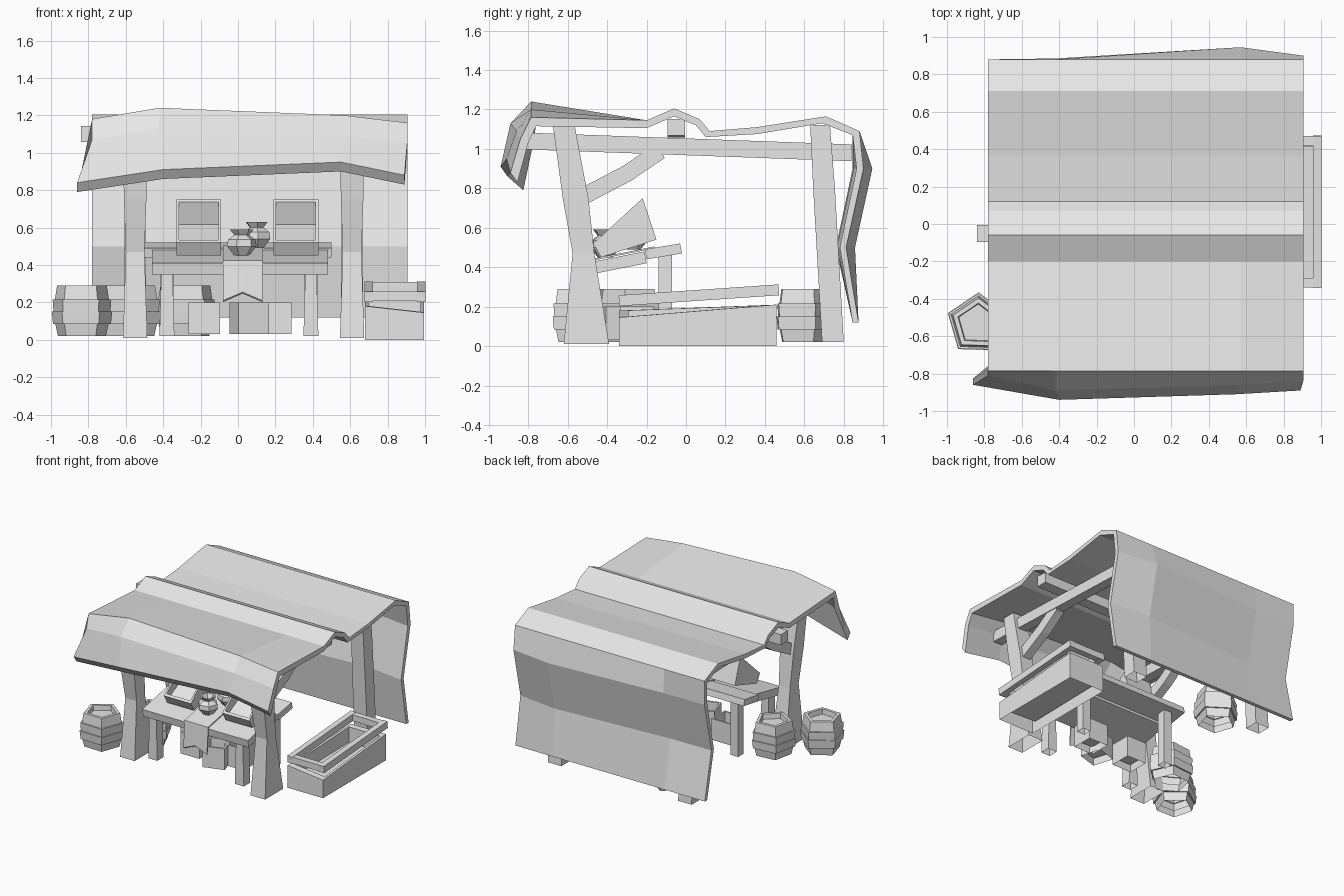
import bpy
import bmesh
import math
from mathutils import Vector

default_cube = bpy.data.objects.get("Cube")
if default_cube:
    bpy.data.objects.remove(default_cube, do_unlink=True)

grey = bpy.data.materials.new("plain light grey")
grey.use_nodes = True
grey.diffuse_color = (.8, .8, .8, 1)
grey.node_tree.nodes["Principled BSDF"].inputs["Base Color"].default_value = grey.diffuse_color


def loft(name, sections, base_cap=True):
    """Join equal rings of points into one flat-shaded part."""
    bm = bmesh.new()
    rings = [[bm.verts.new(point) for point in section] for section in sections]
    for lower, upper in zip(rings, rings[1:]):
        for i in range(len(lower)):
            j = (i + 1) % len(lower)
            bm.faces.new((lower[i], lower[j], upper[j], upper[i]))
    base = bm.faces.new(rings[0][::-1])
    bm.faces.new(rings[-1])
    bmesh.ops.recalc_face_normals(bm, faces=bm.faces)
    if not base_cap:
        bmesh.ops.delete(bm, geom=[base], context="FACES_ONLY")
    mesh = bpy.data.meshes.new(name)
    bm.to_mesh(mesh)
    bm.free()
    mesh.materials.append(grey)
    part = bpy.data.objects.new(name, mesh)
    bpy.context.collection.objects.link(part)
    return part


def rect(x, y, z, width, depth, slope=0):
    """Rectangle ring whose height may rise towards the back."""
    corners = ((-1, -1), (1, -1), (1, 1), (-1, 1))
    return [Vector((x + sx * width / 2, y + sy * depth / 2, z + sy * slope / 2))
            for sx, sy in corners]


def bar(name, path, width, height):
    """Square timber following a path of points."""
    points = [Vector(point) for point in path]
    direction = (points[-1] - points[0]).normalized()
    side = direction.cross(Vector((0, 0, 1))).normalized() * width / 2
    up = side.cross(direction).normalized() * height / 2
    return loft(name, [[p - side - up, p + side - up, p + side + up, p - side + up]
                       for p in points])


def extrude_x(name, profile, left, right):
    return loft(name, [[(x, y, z) for y, z in profile] for x in (left, right)])


def shrink(ring, amount):
    centre = sum(ring, Vector()) / len(ring)
    return [centre + (p - centre) * amount for p in ring]


def tray(name, base, rim, wall, floor, base_cap):
    """Open box between a base ring and a rim ring."""
    inside = [b.lerp(r, floor) for b, r in zip(base, rim)]
    return loft(name, [base, rim, shrink(rim, wall), shrink(inside, wall)], base_cap)


def lathe(name, centre, profile, sides, turn, base_cap):
    x, y, z = centre
    angles = [math.radians(turn) + math.tau * i / sides for i in range(sides)]
    return loft(name, [[(x + r * math.cos(a), y + r * math.sin(a), z + h) for a in angles]
                       for r, h in profile], base_cap)


# Cloth canopy: front valance, ridge, sag and hanging back wall
def canopy_section(x, hem_x, hem_y, hem_z, peak, bulge):
    shoulder = (hem_y + .05, peak - .11)
    waist = bulge - .088
    outer = [shoulder, (-.785, peak), (-.2, 1.145), (-.06, 1.205), (.07, 1.15), (.12, 1.09),
             (.36, 1.11), (.71, 1.165), (.88, 1.09), (bulge, .9), (waist, .5), (.875, .12)]
    inner = [(.845, .12), (waist - .032, .5), (bulge - .035, .9), (.845, 1.07), (.69, 1.13),
             (.36, 1.075), (.1, 1.06), (.05, 1.12), (-.06, 1.165), (-.2, 1.105),
             (-.76, peak - .045), (shoulder[0] + .04, shoulder[1] - .02)]
    hem = [(hem_x, hem_y + .035, hem_z - .05), (hem_x, hem_y, hem_z)]
    return [(x, y, z) for y, z in outer + inner] + hem


loft("canopy", [
    canopy_section(-.78, -.86, -.86, .84, 1.18, .88),
    canopy_section(-.42, -.4, -.94, .91, 1.24, .885),
    canopy_section(.57, .55, -.91, .95, 1.2, .945),
    canopy_section(.905, .89, -.89, .88, 1.16, .9),
])

# Posts, side beams and braces, repeated on both sides
for side, x in (("right", -.55), ("left", .61)):
    loft("front_post_" + side, [rect(x, -.505, .01, .13, .23), rect(x, -.52, .47, .1, .11),
                                rect(x, -.56, .75, .12, .13), rect(x, -.62, 1.12, .13, .11)],
         base_cap=False)
    loft("back_post_" + side, [rect(x, .745, .02, .12, .11), rect(x, .7, .8, .11, .11),
                               rect(x, .68, 1.12, .1, .1)], base_cap=False)
    bar("side_beam_" + side, [(x, -.82, 1.04), (x, .84, .98)], .08, .085)
    bar("brace_" + side, [(x, -.52, .76), (x, -.3, .875), (x, -.13, .99)], .07, .085)
bar("ridge_beam", [(-.84, -.05, 1.1), (.84, -.05, 1.11)], .09, .085)

# Sloping table with two planks
extrude_x("table_front_plank", [(-.55, .35), (-.56, .41), (-.21, .48), (-.2, .42)], -.46, .48)
extrude_x("table_back_plank", [(-.2, .44), (-.21, .49), (-.03, .52), (-.02, .47)], -.5, .5)
for x in (-.38, .39):
    loft("table_front_leg", [rect(x, -.5, .02, .08, .08), rect(x, -.5, .37, .06, .08)],
         base_cap=False)
    loft("table_back_leg", [rect(x, -.105, .02, .07, .07), rect(x, -.105, .47, .07, .07)],
         base_cap=False)


# Runner cloth with a notched hem
def runner_section(x, hem):
    line = [(-.16, .505), (-.21, .495), (-.565, .425), (-.58, hem)]
    under = [(y + .008, z - .008) for y, z in reversed(line)]
    return [(x, y, z) for y, z in line + under]


loft("table_runner", [runner_section(x, hem)
                      for x, hem in ((-.08, .21), (.025, .255), (.13, .21))])


# Tilted display crates on the table
def edge_pair(left, right, front, back):
    return [Vector((x, *yz)) for x, yz in
            ((left, front), (right, front), (right, back), (left, back))]


for left, right in ((-.33, -.09), (.19, .43)):
    tray("display_crate", edge_pair(left, right, (-.43, .45), (-.15, .54)),
         edge_pair(left, right, (-.47, .52), (-.22, .75)), .88, .4, base_cap=True)

# Jars
jar = [(.04, 0), (.08, .05), (.075, .085), (.04, .11), (.065, .14), (.05, .14), (.03, .1)]
lathe("front_jar", (.02, -.41, .45), jar, 6, 10, base_cap=True)
lathe("back_jar", (.1, -.27, .49), jar, 6, 35, base_cap=True)

# Open boxes under the table, turned a little
box = [(.12, .03), (.12, .2), (.1, .2), (.1, .08)]
for x, y, turn in ((-.18, -.27, 45), (.06, -.35, 62), (.2, -.25, 45)):
    lathe("storage_box", (x, y, 0), box, 4, turn, base_cap=False)

# Five-sided banded barrels
barrel = [(.135, .02), (.15, .085), (.163, .085), (.17, .15), (.16, .15), (.165, .215),
          (.152, .215), (.14, .29), (.112, .29), (.107, .25)]
for x, y, turn in ((-.836, -.535, 88), (-.58, -.28, 60), (-.28, .6, 20)):
    lathe("barrel", (x, y, 0), barrel, 5, turn, base_cap=False)

# Long trough with one low rim corner and a loose tilted frame above it
rim = rect(.837, .06, .195, .315, .8, .03)
rim[1].z -= .035
tray("trough", rect(.837, .06, 0, .315, .8), rim, .88, .4, base_cap=False)
for x in (.7, .98):
    bar("frame_rail", [(x, -.34, .23), (x, .47, .285)], .045, .055)
for y, z in ((-.315, .232), (.445, .283)):
    bar("frame_end", [(.68, y, z), (1, y, z)], .05, .05)
